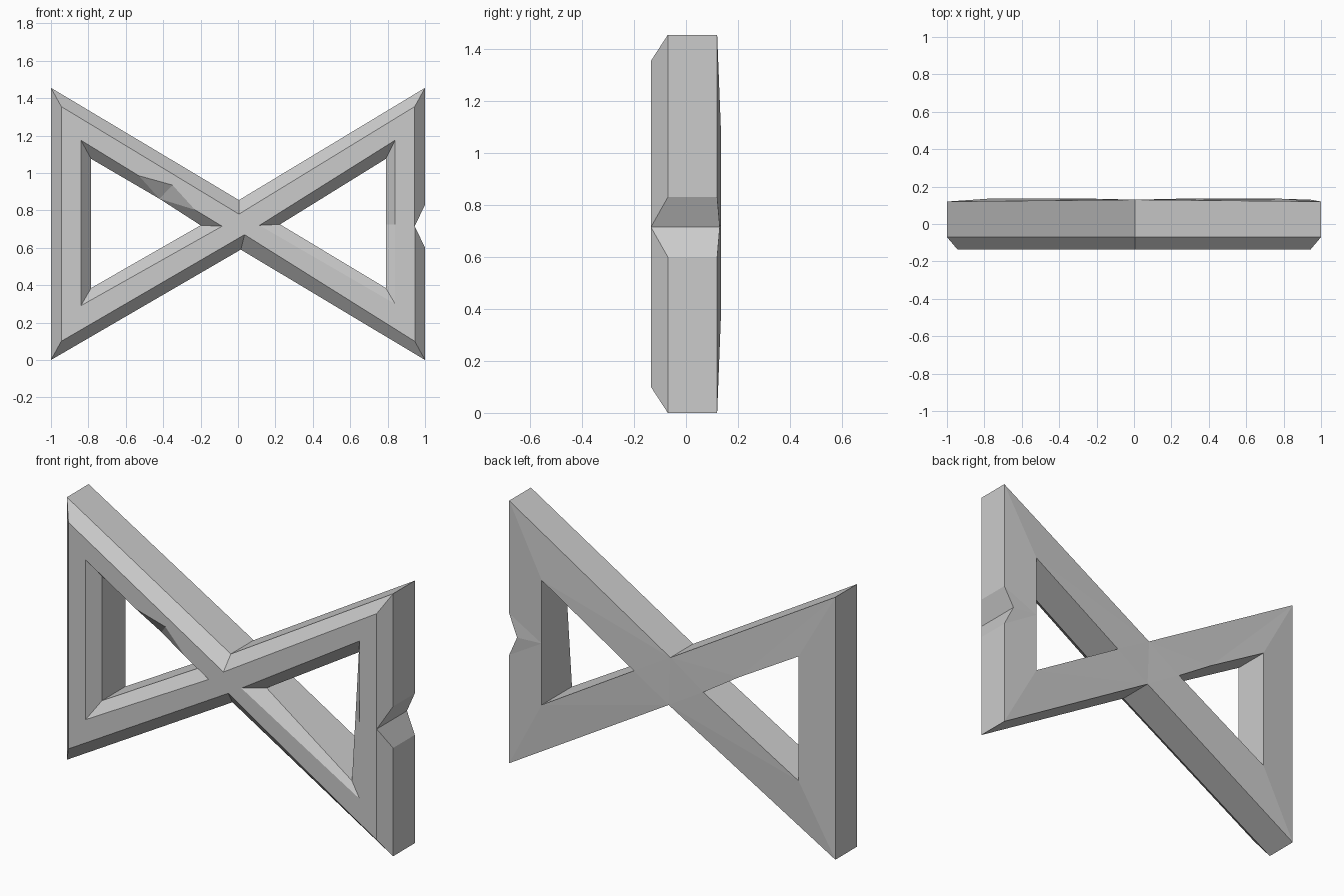
import bpy
import bmesh

FRONT, SHOULDER, EDGE_BACK, HOLE_BACK = -0.135, -0.07, 0.12, 0.135

default = bpy.data.objects.get("Cube")
if default:
    bpy.data.objects.remove(default, do_unlink=True)


def make_material(name, colour):
    mat = bpy.data.materials.new(name)
    mat.use_nodes = True
    mat.diffuse_color = colour
    mat.node_tree.nodes["Principled BSDF"].inputs["Base Color"].default_value = colour
    return mat


def bridge(bm, first, second):
    """Join two closed rings of equal length with a band of faces."""
    count = len(first)
    for i in range(count):
        j = (i + 1) % count
        bm.faces.new((first[i], first[j], second[j], second[i]))


def add_wall(bm, front, shoulder, back):
    """Front bevel followed by a straight wall running to the back."""
    rings = [[bm.verts.new(p) for p in ring] for ring in (front, shoulder, back)]
    bridge(bm, rings[0], rings[1])
    bridge(bm, rings[1], rings[2])


def ring(outline, depth, special=None):
    """Place an x-z outline at a depth; special overrides single points."""
    special = special or {}
    return [(x, special.get(i, depth), z) for i, (x, z) in enumerate(outline)]


def cap(bm, front_side):
    """Close the front or back, leaving the two window openings."""
    edges = [e for e in bm.edges if e.is_boundary
             and all((v.co.y < 0) == front_side for v in e.verts)]
    normal = (0, -1 if front_side else 1, 0)
    bmesh.ops.triangle_fill(bm, use_beauty=True, edges=edges, normal=normal)


bm = bmesh.new()

# Outer bow-tie outline, with a V notch in the +x bar
outer = [(-1, 0), (-1, 1.455), (0.005, 0.855), (1, 1.455), (1, 0.83),
         (0.945, 0.715), (1, 0.6), (1, 0), (0.015, 0.59)]
notch = outer[5]
outer_front = [(-0.945, 0.1), (-0.945, 1.355), (0.005, 0.78), (0.945, 1.355),
               notch, notch, notch, (0.945, 0.1), (0.035, 0.67)]
add_wall(bm, ring(outer_front, FRONT),
         ring(outer, SHOULDER, {5: FRONT}),
         ring(outer, EDGE_BACK, {2: 0.13, 5: 0.13, 8: 0.13}))

# Window on the -x side, with a chip in its upper bevel
chip = (-0.42, 0.862)
left = [(-0.785, 0.385), (-0.785, 1.075), chip, chip, chip, (-0.2, 0.72)]
left_front = [(-0.84, 0.29), (-0.84, 1.175), (-0.53, 0.985),
              (-0.35, 0.935), (-0.23, 0.803), (-0.085, 0.715)]
add_wall(bm, ring(left_front, FRONT), ring(left, SHOULDER), ring(left, HOLE_BACK))

# Window on the +x side, its bevel flattening out at the lower corner
right = [(0.79, 0.385), (0.79, 0.725), (0.79, 1.075), (0.225, 0.725)]
right_front = [(0.84, 0.3), (0.84, 0.725), (0.84, 1.175), (0.115, 0.72)]
add_wall(bm, ring(right_front, FRONT),
         ring(right, SHOULDER, {0: -0.13, 1: -0.1}),
         ring(right, HOLE_BACK))

bmesh.ops.remove_doubles(bm, verts=bm.verts[:], dist=0.0005)
bmesh.ops.dissolve_degenerate(bm, edges=bm.edges[:], dist=0.0005)

# Front and back faces
cap(bm, True)
cap(bm, False)
bmesh.ops.recalc_face_normals(bm, faces=bm.faces[:])

mesh = bpy.data.meshes.new("bow_tie_frame")
bm.to_mesh(mesh)
bm.free()
mesh.materials.append(make_material("plain_grey", (0.6, 0.6, 0.6, 1)))
frame = bpy.data.objects.new("bow_tie_frame", mesh)
bpy.context.collection.objects.link(frame)
